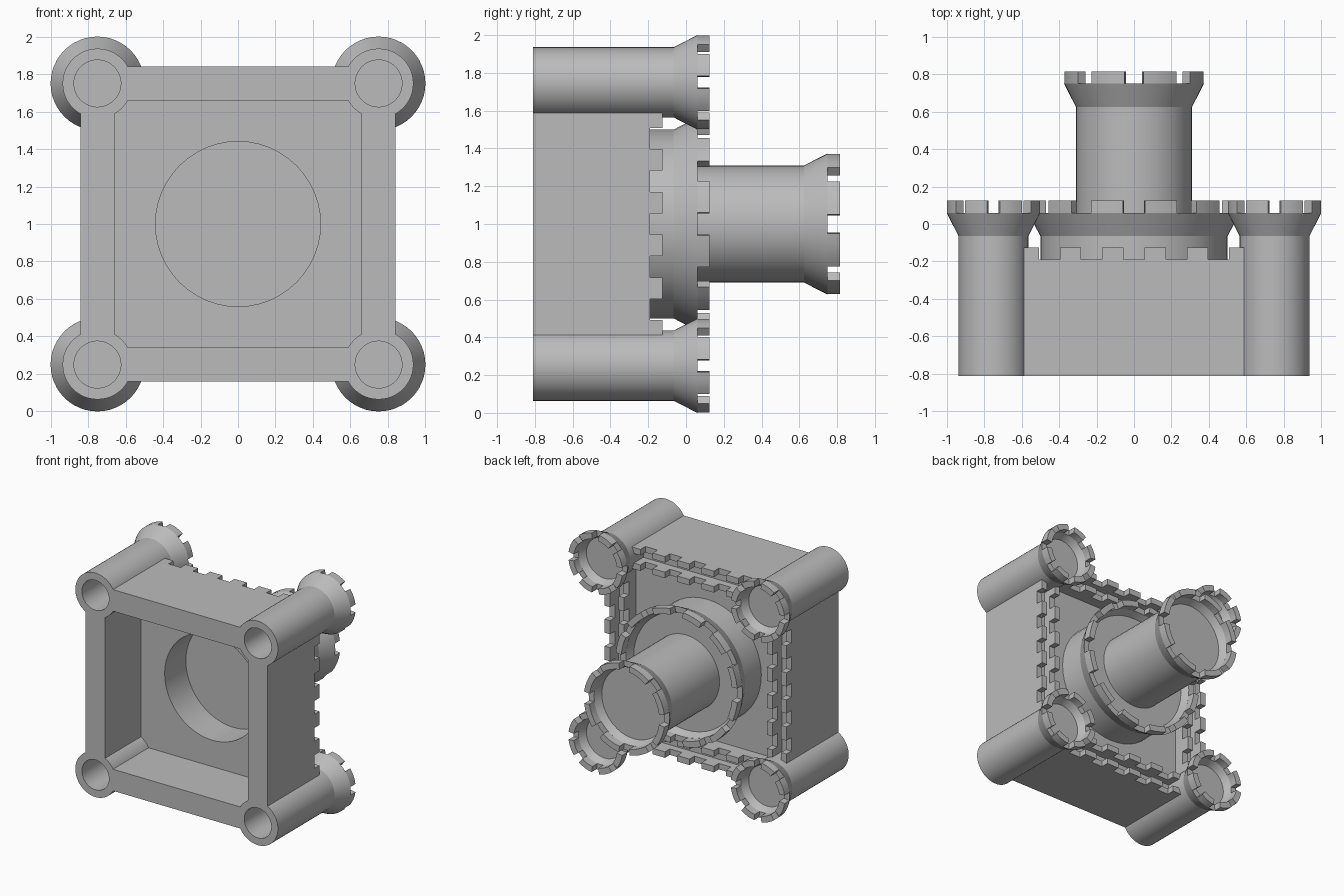
import bpy, bmesh
from math import cos, sin, pi, radians
from mathutils import Matrix, Vector

cube = bpy.data.objects.get("Cube")
if cube:
    bpy.data.objects.remove(cube)

SEG = 48
RIM, MERLON = 0.05, 0.065        # parapet thickness and merlon height

stone = bpy.data.materials.new("grey_stone")
stone.use_nodes = True
grey = (0.5, 0.5, 0.5, 1)
stone.diffuse_color = grey
stone.node_tree.nodes["Principled BSDF"].inputs["Base Color"].default_value = grey


def finish(name, bm, x=0, z=1, turn=0, smooth=True):
    bmesh.ops.remove_doubles(bm, verts=bm.verts, dist=1e-5)
    bmesh.ops.recalc_face_normals(bm, faces=bm.faces)
    mesh = bpy.data.meshes.new(name)
    bm.to_mesh(mesh)
    bm.free()
    mesh.materials.append(stone)
    ob = bpy.data.objects.new(name, mesh)
    bpy.context.collection.objects.link(ob)
    ob.location = (x, 0, z)
    ob.rotation_euler.y = turn
    if smooth:
        bpy.ops.object.select_all(action='DESELECT')
        ob.select_set(True)
        bpy.context.view_layer.objects.active = ob
        bpy.ops.object.shade_smooth_by_angle(angle=radians(22))
    return ob


def skin(bm, rings, closed):
    """Join equal rings of points with faces, each ring being a closed loop."""
    rows = [[bm.verts.new(p) for p in ring] for ring in rings]
    n = len(rows[0])
    for i in range(len(rows) if closed else len(rows) - 1):
        a, b = rows[i], rows[(i + 1) % len(rows)]
        for j in range(n):
            k = (j + 1) % n
            bm.faces.new((a[j], a[k], b[k], b[j]))
    if not closed:
        bm.faces.new(rows[0])
        bm.faces.new(rows[-1])


def around(profile, angles):
    """Sweep a (radius, depth) profile about the y axis."""
    return [[(r * cos(a), y, r * sin(a)) for r, y in profile] for a in angles]


def box(bm, x0, x1, y0, y1, z0, z1):
    size = Vector((x1 - x0, y1 - y0, z1 - z0))
    mid = Vector((x0 + x1, y0 + y1, z0 + z1)) / 2
    bmesh.ops.create_cube(bm, size=1, matrix=Matrix.Translation(mid) @ Matrix.Diagonal((*size, 1)))


def turret(name, r, hole, bottom, top, count, notch, x=0, z=1):
    """Round tower with a flared, crenellated rim and a sunken floor."""
    big, rim, floor = r + 0.064, top - MERLON, top - 0.125
    profile = [(hole, bottom), (r, bottom), (r, top - 0.19), (big, rim),
               (big - RIM, rim), (big - 0.08, floor), (0, floor)]
    if hole:
        profile += [(0, floor - 0.06), (hole, floor - 0.06)]
    bm = bmesh.new()
    skin(bm, around(profile, [2 * pi * i / SEG for i in range(SEG)]), True)
    # Faces that collapse on the axis
    bmesh.ops.dissolve_degenerate(bm, dist=1e-5, edges=bm.edges)
    finish(name, bm, x, z)
    # Merlons
    bm = bmesh.new()
    step = 2 * pi / count
    block = [(big - RIM, rim), (big, rim), (big, top), (big - RIM, top)]
    for i in range(count):
        start, width = i * step + notch / 2, step - notch
        skin(bm, around(block, [start + width * j / 4 for j in range(5)]), False)
    finish(name + "_merlons", bm, x, z)


# Corner towers
for side, x in (("left", 0.75), ("right", -0.75)):
    for level, z in (("upper", 1.75), ("lower", 0.25)):
        turret(f"{level}_{side}_tower", 0.186, 0.125, -0.81, 0.125, 8, radians(15.6), x, z)

# Central drum and the keep standing on it
turret("drum", 0.5, 0.44, -0.28, 0.125, 12, radians(12.2))
turret("keep", 0.31, 0, 0.0, 0.815, 8, radians(15.6))

# Curtain walls with a walkway between two parapets
HALF, OUT, INN = 0.6, 0.84, 0.66
WALK, SILL = -0.25, -0.19
for k, side in enumerate(("upper", "left", "lower", "right")):
    bm = bmesh.new()
    box(bm, -HALF, HALF, -0.81, WALK, INN, OUT)
    for z in (INN, OUT - RIM):
        box(bm, -HALF, HALF, WALK, SILL, z, z + RIM)
        for i in range(6):
            mid = (i - 2.5) * 0.226
            box(bm, max(mid - 0.057, -HALF), min(mid + 0.057, HALF), SILL, SILL + MERLON, z, z + RIM)
    finish(side + "_wall", bm, turn=k * pi / 2, smooth=False)

# Courtyard plate with a round opening under the drum
bm = bmesh.new()
rings = []
for i in range(SEG):
    c, s = cos(2 * pi * i / SEG), sin(2 * pi * i / SEG)
    edge = INN / max(abs(c), abs(s))
    rings.append([(r * c, y, r * s) for r, y in
                  ((0.44, -0.34), (edge, -0.34), (edge, -0.28), (0.44, -0.28))])
skin(bm, rings, True)
finish("courtyard", bm)
